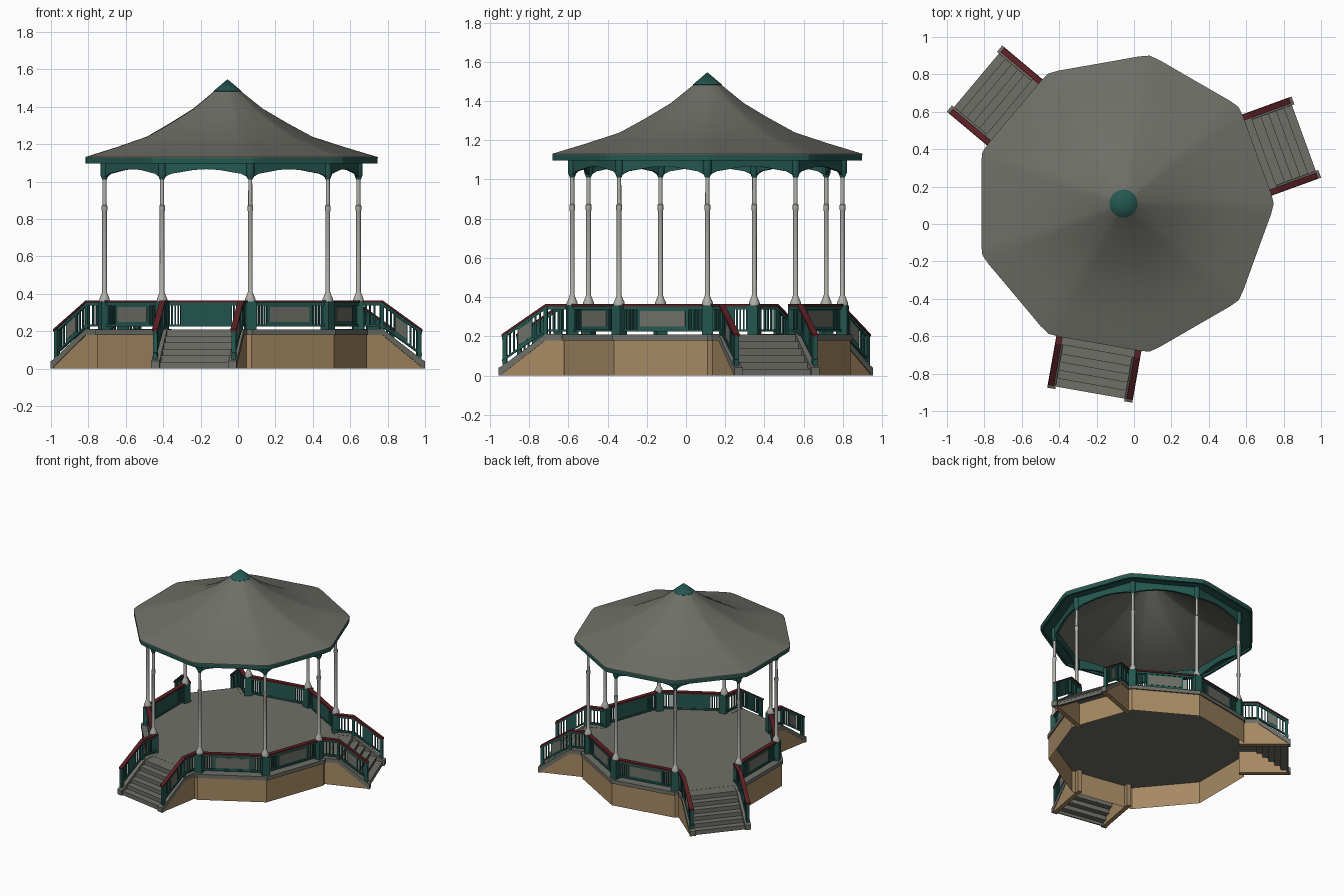
import bpy, bmesh, math
from mathutils import Vector

if "Cube" in bpy.data.objects:
    bpy.data.objects.remove(bpy.data.objects["Cube"])

CX, CY = -0.056, 0.109          # centre of the nine-sided pavilion
N = 9
STAIRS = (20, 140, 260)         # directions of the three flights
EDGES = [20 + 40 * i for i in range(N)]
AP = 0.70 * math.cos(math.radians(20))    # apothem of the post ring


def mat(name, c):
    m = bpy.data.materials.new(name)
    m.diffuse_color = (*c, 1)
    m.use_nodes = True
    m.node_tree.nodes["Principled BSDF"].inputs["Base Color"].default_value = m.diffuse_color
    return m


GREY = mat("slate_grey", (0.155, 0.16, 0.135))
TAN = mat("sandstone", (0.38, 0.25, 0.125))
TEAL = mat("dark_teal", (0.018, 0.095, 0.08))
RED = mat("dark_red", (0.10, 0.014, 0.018))
LIGHT = mat("light_grey", (0.45, 0.44, 0.41))

parts = {}


def part(name, m):
    if name not in parts:
        parts[name] = (bmesh.new(), m)
    return parts[name][0]


def pt(a, r, t, z):
    """Point at radial distance r and sideways offset t, facing angle a."""
    c, s = math.cos(math.radians(a)), math.sin(math.radians(a))
    return Vector((CX + r * c - t * s, CY + r * s + t * c, z))


def slab(name, m, a, r0, r1, t0, t1, z0, z1, z2=None, z3=None):
    """Box from z0 to z1 at r0; z2 to z3 at r1 when it slopes."""
    bm = part(name, m)
    z2 = z0 if z2 is None else z2
    z3 = z1 if z3 is None else z3
    v = [bm.verts.new(pt(a, r, t, z)) for t in (t0, t1)
         for r, z in ((r0, z0), (r1, z2), (r1, z3), (r0, z1))]
    for f in ((0, 1, 2, 3), (7, 6, 5, 4), (0, 4, 5, 1), (1, 5, 6, 2), (2, 6, 7, 3), (3, 7, 4, 0)):
        bm.faces.new([v[i] for i in f])


def loft(name, m, rings, cap=False):
    """Skin a stack of closed point rings; a one-point ring is a tip."""
    bm = part(name, m)
    vs = [[bm.verts.new(p) for p in r] for r in rings]
    for A, B in zip(vs, vs[1:]):
        for i in range(len(A)):
            j = (i + 1) % len(A)
            bm.faces.new([A[i], A[j], B[0]] if len(B) == 1 else [A[i], A[j], B[j], B[i]])
    if cap:
        bm.faces.new(vs[0][::-1])
        bm.faces.new(vs[-1])


def nonagon(r, z):
    return [pt(40 * i, r, 0, z) for i in range(N)]


def soft(r, z, blend=0.0):
    """Nine-sided ring with eased corners, blending towards a circle."""
    out = []
    for i in range(N):
        for d, k in ((-4, 0.978), (0, 0.993), (4, 0.978), (20, math.cos(math.radians(20)))):
            out.append(pt(40 * i + d, r * (k + (1 - k) * blend), 0, z))
    return out


def lathe(name, m, a, r, profile, sides=12):
    c = pt(a, r, 0, 0)
    loft(name, m, [[c + Vector((q * math.cos(i * math.tau / sides), q * math.sin(i * math.tau / sides), z))
                    for i in range(sides)] for q, z in profile], True)


# base walls (open below), coping and deck
loft("base_wall", TAN, [nonagon(0.742, 0), nonagon(0.742, 0.18)])
loft("deck", GREY, [nonagon(0.752, 0.18), nonagon(0.752, 0.21)], True)

# stairs: side walls, coping, steps and sloping rails
for a in STAIRS:
    slab("stair_steps", GREY, a, 0.66, 0.80, -0.19, 0.19, 0.18, 0.209)
    for i in range(5):
        z, r = 0.209 - 0.035 * (i + 1), 0.80 + 0.044 * i
        slab("stair_steps", GREY, a, r - 0.006, r + 0.05, -0.19, 0.19, z - 0.012, z)
        slab("stair_steps", GREY, a, r - 0.008, r, -0.19, 0.19, z - 0.01, z + 0.03)
    slab("stair_steps", GREY, a, 1.015, 1.025, -0.19, 0.19, 0, 0.034)
    for s in (-1, 1):
        w0, w1, c0, c1 = s * 0.192, s * 0.226, s * 0.187, s * 0.231
        slab("stair_wall", TAN, a, 0.66, 0.80, w0, w1, 0, 0.18)
        slab("stair_wall", TAN, a, 0.80, 1.02, w0, w1, 0, 0.18, 0, 0.02)
        slab("stair_coping", GREY, a, 0.66, 0.80, c0, c1, 0.18, 0.211)
        slab("stair_coping", GREY, a, 0.80, 1.02, c0, c1, 0.178, 0.211, 0.01, 0.05)
        slab("stair_coping", GREY, a, 1.02, 1.04, c0, c1, 0, 0.05, 0, 0.04)

        def rail(name, m, r0, r1, h0, h1, hw, off=0.213):
            drop = lambda r: max(0, r - 0.80) * 0.68
            slab(name, m, a, r0, r1, s * (off - hw), s * (off + hw),
                 h0 - drop(r0), h1 - drop(r0), h0 - drop(r1), h1 - drop(r1))
        for r0, r1 in ((0.66, 0.80), (0.80, 1.025)):
            rail("stair_handrail", RED, r0, r1, 0.352, 0.364, 0.016)
            rail("stair_rail_bars", TEAL, r0, r1, 0.338, 0.352, 0.009)
            rail("stair_rail_bars", TEAL, r0, r1, 0.224, 0.236, 0.009)
        rail("stair_newel", TEAL, 1.0, 1.022, 0.20, 0.352, 0.012)
        rail("stair_newel", TEAL, 0.79, 0.808, 0.21, 0.352, 0.011)
        for r in (0.705, 0.73, 0.755, 0.825, 0.848, 0.96, 0.98):
            rail("stair_balusters", TEAL, r, r + 0.008, 0.23, 0.345, 0.005)
        rail("stair_panel", TEAL, 0.868, 0.945, 0.23, 0.345, 0.005)
        rail("stair_panel_face", GREY, 0.874, 0.939, 0.25, 0.328, 0.002, 0.219)

# balustrades on the other six sides
for a in EDGES:
    if a in STAIRS:
        continue
    slab("handrail", RED, a, AP - 0.017, AP + 0.017, -0.235, 0.235, 0.352, 0.364)
    slab("rail_bars", TEAL, a, AP - 0.01, AP + 0.01, -0.235, 0.235, 0.338, 0.352)
    slab("rail_bars", TEAL, a, AP - 0.01, AP + 0.01, -0.235, 0.235, 0.224, 0.236)
    slab("rail_panel", TEAL, a, AP - 0.006, AP + 0.006, -0.14, 0.14, 0.23, 0.345)
    slab("rail_panel_face", GREY, a, AP + 0.005, AP + 0.009, -0.122, 0.122, 0.249, 0.329)
    for s in (-1, 1):
        for t in (0.151, 0.168, 0.185, 0.202):
            slab("balusters", TEAL, a, AP - 0.005, AP + 0.005, s * t - 0.004, s * t + 0.004, 0.23, 0.345)

# piers, columns and capitals at the nine corners
for i in range(N):
    a = 40 * i
    slab("pier", TEAL, a, 0.672, 0.728, -0.028, 0.028, 0.21, 0.358)
    lathe("column", LIGHT, a, 0.70, [(0.028, 0.358), (0.028, 0.372), (0.018, 0.395), (0.0125, 0.41),
          (0.0125, 0.84), (0.015, 0.845), (0.015, 0.87), (0.011, 0.875), (0.0105, 1.03)])
    lathe("capital", TEAL, a, 0.70, [(0.012, 1.01), (0.022, 1.035), (0.022, 1.11)])

# arched valance between the columns
ARCH = [(0, 1.066), (0.07, 1.062), (0.14, 1.05), (0.19, 1.042), (0.215, 1.03), (0.24, 1.012)]
for a in EDGES:
    for (t0, z0), (t1, z1) in zip(ARCH, ARCH[1:]):
        for s in (-1, 1):
            bm = part("valance", TEAL)
            v = [bm.verts.new(pt(a, r, s * t, z)) for r in (AP - 0.008, AP + 0.008)
                 for t, z in ((t0, z0), (t1, z1), (t1, 1.115), (t0, 1.115))]
            for f in ((0, 1, 2, 3), (4, 5, 6, 7), (0, 1, 5, 4)):
                bm.faces.new([v[k] for k in f])

# fascia with soffit, roof skin and cap
loft("fascia", TEAL, [soft(0.69, 1.112), soft(0.79, 1.112), soft(0.79, 1.096), soft(0.807, 1.096), soft(0.807, 1.127)])
loft("roof", GREY, [soft(0.809, 1.125), soft(0.809, 1.131), soft(0.63, 1.184), soft(0.456, 1.24, 0.1), soft(0.32, 1.313, 0.3),
                    soft(0.188, 1.39, 0.6), soft(0.07, 1.484, 1)])
loft("roof_cap", TEAL, [soft(0.07, 1.478, 1), soft(0.075, 1.484, 1), [pt(0, 0, 0, 1.547)]])

# turn every collected part into an object
for name, (bm, m) in parts.items():
    bmesh.ops.remove_doubles(bm, verts=bm.verts, dist=1e-6)
    bmesh.ops.recalc_face_normals(bm, faces=bm.faces)
    me = bpy.data.meshes.new(name)
    bm.to_mesh(me)
    bm.free()
    me.materials.append(m)
    ob = bpy.data.objects.new(name, me)
    bpy.context.collection.objects.link(ob)
    if name in ("roof", "roof_cap", "column", "capital"):
        bpy.context.view_layer.objects.active = ob
        ob.select_set(True)
        bpy.ops.object.shade_smooth_by_angle(angle=math.radians(35))
        ob.select_set(False)
